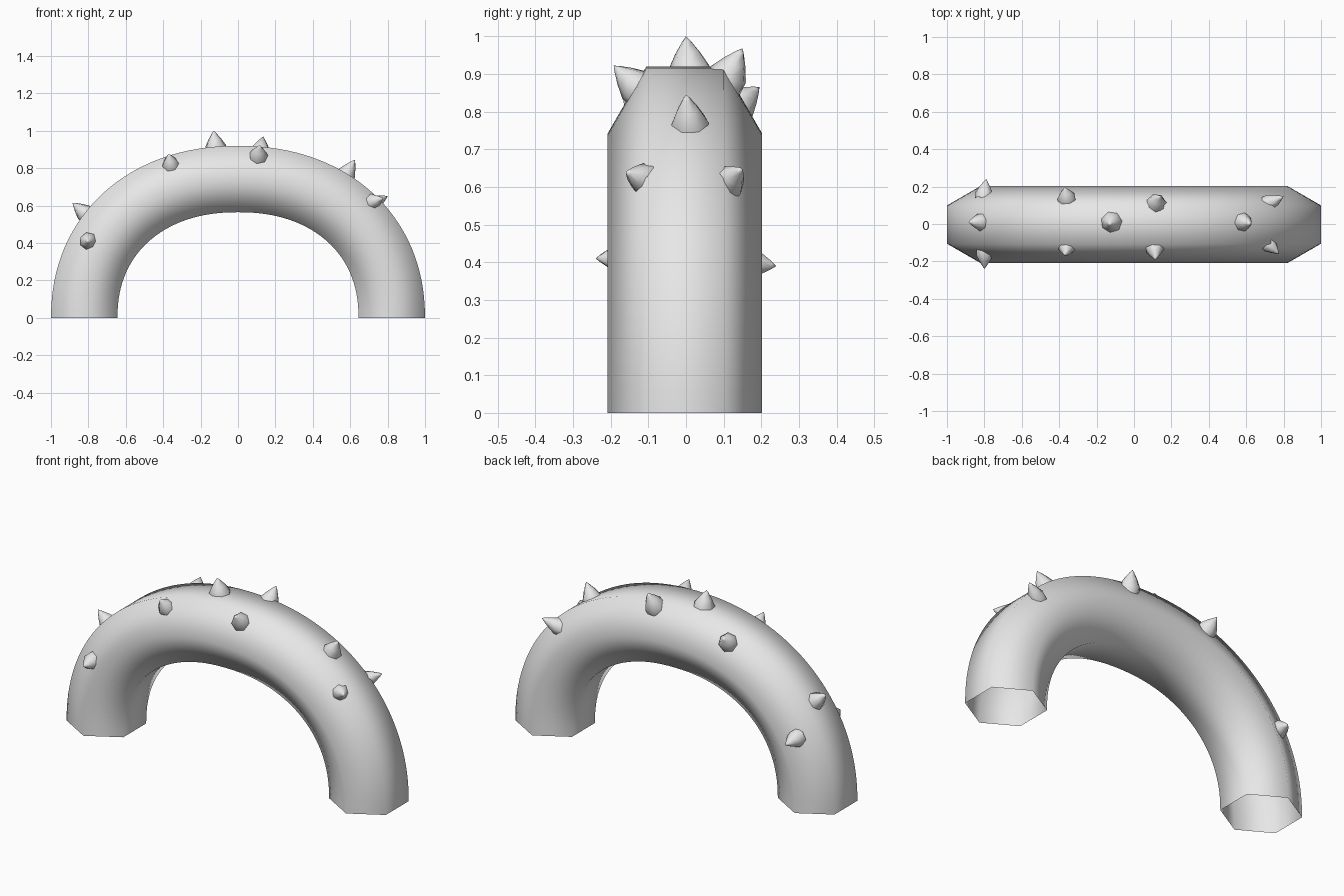
import bpy
import bmesh
from math import cos, sin, pi
from mathutils import Vector

cube = bpy.data.objects.get("Cube")
if cube:
    bpy.data.objects.remove(cube, do_unlink=True)

# Single plain grey material
grey = bpy.data.materials.new("light_grey")
grey.use_nodes = True
colour = (0.8, 0.8, 0.8, 1)
grey.diffuse_color = colour
bsdf = next(n for n in grey.node_tree.nodes if n.type == 'BSDF_PRINCIPLED')
bsdf.inputs["Base Color"].default_value = colour
bsdf.inputs["Roughness"].default_value = 0.6


def finish(bm, name):
    for f in bm.faces:
        f.smooth = True
    mesh = bpy.data.meshes.new(name)
    bm.to_mesh(mesh)
    bm.free()
    mesh.materials.append(grey)
    obj = bpy.data.objects.new(name, mesh)
    bpy.context.collection.objects.link(obj)
    return obj


def bridge(bm, a, b):
    n = len(a)
    for i in range(n):
        bm.faces.new((a[i], a[(i + 1) % n], b[(i + 1) % n], b[i]))


# Arch: open six-sided tube swept along a slightly squared half ellipse
HALF_SPAN, RISE, POWER = 0.822, 0.742, 2.17
TUBE_RADIUS, SIDES, STEPS = 0.205, 6, 64


def path_point(t):
    c, s = cos(t), max(sin(t), 0)
    x = abs(c) ** (2 / POWER) * (1 if c > 0 else -1)
    z = s ** (2 / POWER)
    normal = Vector((abs(x) ** (POWER - 1) / HALF_SPAN * (1 if x > 0 else -1),
                     0, z ** (POWER - 1) / RISE)).normalized()
    return Vector((HALF_SPAN * x, -0.003, RISE * z)), normal


bm = bmesh.new()
previous = None
for k in range(STEPS + 1):
    centre, normal = path_point(pi * k / STEPS)
    ring = []
    for i in range(SIDES):
        a = 2 * pi * i / SIDES
        offset = normal * sin(a) + Vector((0, cos(a), 0))
        ring.append(bm.verts.new(centre + offset * TUBE_RADIUS))
    if previous:
        bridge(bm, previous, ring)
    previous = ring
bmesh.ops.recalc_face_normals(bm, faces=bm.faces[:])
finish(bm, "arch_tube")


# Spikes: small rounded seven-sided cones given by base centre, tip and width
def spike(name, base, tip, radius):
    base, tip = Vector(base), Vector(tip)
    axis = tip - base
    turn = axis.to_track_quat('Z', 'Y')
    bm = bmesh.new()
    previous = None
    for along, width in ((-0.3, 0.95), (0.08, 0.95), (0.5, 0.58), (0.85, 0.2)):
        ring = []
        for i in range(7):
            a = 2 * pi * i / 7
            spread = Vector((cos(a), sin(a), 0)) * radius * width
            ring.append(bm.verts.new(base + axis * along + turn @ spread))
        if previous:
            bridge(bm, previous, ring)
        previous = ring
    point = bm.verts.new(tip)
    for i in range(7):
        bm.faces.new((previous[i], previous[(i + 1) % 7], point))
    finish(bm, name)


spikes = {
    "spike_right_back": ((-0.80, 0.16, 0.40), (-0.79, 0.24, 0.39), 0.05),
    "spike_right_top": ((-0.82, 0.01, 0.56), (-0.885, 0.01, 0.615), 0.05),
    "spike_right_front": ((-0.80, -0.16, 0.41), (-0.80, -0.24, 0.41), 0.05),
    "spike_upper_right_back": ((-0.36, 0.14, 0.82), (-0.37, 0.195, 0.865), 0.052),
    "spike_upper_right_front": ((-0.36, -0.125, 0.82), (-0.37, -0.168, 0.875), 0.048),
    "spike_crown": ((-0.12, 0.01, 0.91), (-0.13, 0.0, 1.0), 0.06),
    "spike_crown_back": ((0.12, 0.11, 0.89), (0.135, 0.15, 0.968), 0.056),
    "spike_crown_front": ((0.11, -0.13, 0.865), (0.115, -0.192, 0.922), 0.053),
    "spike_left_top": ((0.58, 0.01, 0.765), (0.625, 0.0, 0.845), 0.054),
    "spike_left_back": ((0.72, 0.11, 0.61), (0.80, 0.148, 0.65), 0.048),
    "spike_left_front": ((0.72, -0.11, 0.62), (0.775, -0.16, 0.64), 0.046),
}
for name, (base, tip, radius) in spikes.items():
    spike(name, base, tip, radius)
